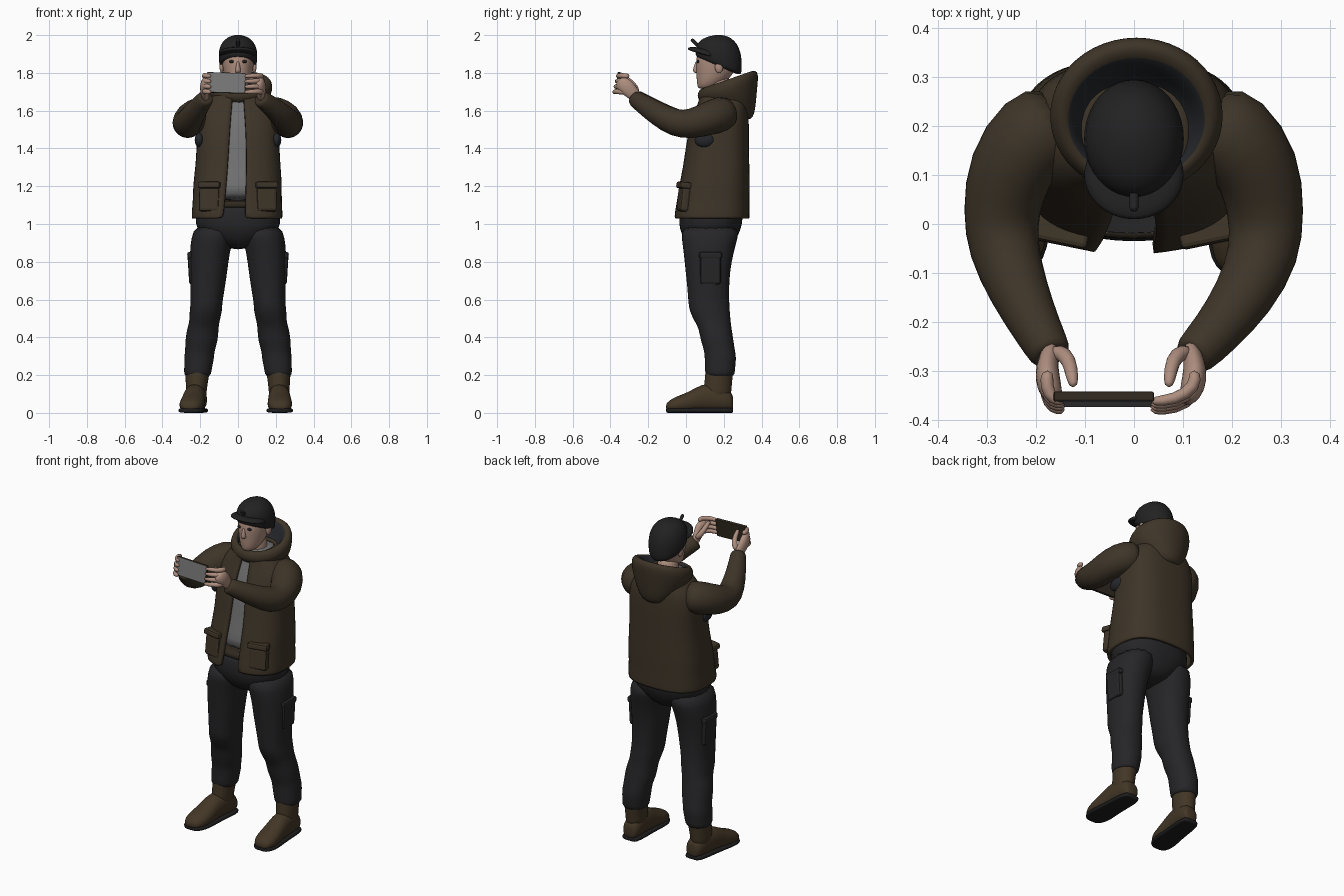
import bpy, bmesh, math
from mathutils import Vector as V


def mat(name, r, g, b):
    m = bpy.data.materials.new(name)
    m.diffuse_color = (r, g, b, 1)
    return m


JACKET = mat("brown jacket", .048, .035, .021)
PANTS = mat("charcoal trousers", .019, .019, .021)
CAP = mat("black cap", .016, .016, .017)
BOOT = mat("brown leather", .055, .037, .019)
SKIN = mat("skin", .42, .27, .21)
SHIRT = mat("grey shirt", .17, .17, .17)
DEVICE = mat("silver", .19, .19, .19)
SOLE = mat("dark sole", .013, .013, .014)
LINING = mat("dark lining", .018, .02, .024)
CASE = mat("dark brown case", .03, .022, .014)


def finish(name, bm, mats, sub=1, smooth=True):
    me = bpy.data.meshes.new(name)
    bm.to_mesh(me)
    bm.free()
    for m in mats:
        me.materials.append(m)
    for p in me.polygons:
        p.use_smooth = smooth
    ob = bpy.data.objects.new(name, me)
    bpy.context.collection.objects.link(ob)
    if sub:
        s = ob.modifiers.new("round", 'SUBSURF')
        s.levels = s.render_levels = sub
    return ob


def spow(c, p):
    return math.copysign(abs(c) ** (2 / p), c)


def loft(name, rings, m, n=16, p=2, zmin=None, inner=None, gaps=None, sub=1):
    """Skin through rings (centre, u, v); gaps leaves the front open."""
    bm = bmesh.new()
    rows = []
    for i, (c, u, v) in enumerate(rings):
        row = []
        for j in range(n):
            a = 2 * math.pi * j / n
            if gaps:
                gl, gr = [math.asin((g / u.length) ** (p / 2)) for g in gaps[i]]
                a = -math.pi / 2 + gr + (2 * math.pi - gl - gr) * j / (n - 1)
            co = c + u * spow(math.cos(a), p) + v * spow(math.sin(a), p)
            if zmin is not None:
                co.z = max(co.z, zmin)
            row.append(bm.verts.new(co))
        rows.append(row)
    for i in range(len(rows) - 1):
        for j in range(n - 1 if gaps else n):
            k = (j + 1) % n
            f = bm.faces.new((rows[i][j], rows[i][k], rows[i + 1][k], rows[i + 1][j]))
            f.material_index = int(bool(inner) and i >= inner[0])
    if not gaps:
        bm.faces.new(rows[0][::-1])
        f = bm.faces.new(rows[-1])
        f.material_index = int(bool(inner))
        bmesh.ops.recalc_face_normals(bm, faces=bm.faces)
    return finish(name, bm, [m] + ([inner[1]] if inner else []), sub)


def hz(z, x, y, rx, ry, slope=0):          # level (or tipped) ring
    return V((x, y, z)), V((rx, 0, 0)), V((0, ry, ry * slope))


def vy(y, x, z, rx, rz):                   # upright ring facing front
    return V((x, y, z)), V((rx, 0, 0)), V((0, 0, rz))


def tube(name, pts, m, n=12, flat=1, sub=1):
    rings = []
    for i, q in enumerate(pts):
        t = (V(pts[min(i + 1, len(pts) - 1)][:3]) - V(pts[max(i - 1, 0)][:3])).normalized()
        u = t.cross(V((0, 0, 1))).normalized()
        rings.append((V(q[:3]), u * q[3] * flat, t.cross(u) * q[3]))
    return loft(name, rings, m, n, sub=sub)


def ball(name, c, r, m):
    bm = bmesh.new()
    bmesh.ops.create_uvsphere(bm, u_segments=14, v_segments=8, radius=1)
    bmesh.ops.scale(bm, vec=r, verts=bm.verts)
    bmesh.ops.translate(bm, vec=c, verts=bm.verts)
    return finish(name, bm, [m], 0)


def box(name, c, size, m, rot=(0, 0, 0), bevel=.008, front=None):
    bm = bmesh.new()
    bmesh.ops.create_cube(bm, size=1)
    bmesh.ops.scale(bm, vec=size, verts=bm.verts)
    for f in bm.faces:
        f.material_index = int(front is not None and f.normal.y < -.5)
    ob = finish(name, bm, [m] + ([front] if front else []), 0, False)
    ob.location, ob.rotation_euler = c, rot
    b = ob.modifiers.new("soft edge", 'BEVEL')
    b.width, b.segments = bevel, 2
    return ob


# Jacket: open-fronted shell, with the shirt filling it
body = [(1.03, -.005, .138, .24, .198), (1.05, -.005, .138, .243, .2), (1.12, -.004, .144, .236, .192),
        (1.2, -.003, .15, .237, .188), (1.3, 0, .16, .227, .176), (1.4, 0, .166, .22, .169),
        (1.5, 0, .175, .22, .16), (1.58, 0, .185, .215, .146), (1.64, 0, .195, .185, .13),
        (1.69, 0, .19, .13, .115), (1.72, 0, .185, .095, .1)]
gaps = [(.08, .045), (.075, .045), (.068, .045), (.062, .046), (.056, .046), (.05, .045),
        (.044, .042), (.038, .036), (.032, .032), (.03, .03), (.03, .03)]
jacket = loft("jacket", [hz(*b) for b in body], JACKET, 28, 2.7, gaps=gaps)
sol = jacket.modifiers.new("cloth", 'SOLIDIFY')
sol.thickness, sol.offset = .018, -1
loft("shirt", [hz(z, x, y, rx - .03, ry - .017) for z, x, y, rx, ry in body[2:]], SHIRT, 28, 2.7)

# Hood lying on the back, dark inside
loft("hood", [hz(1.55, .005, .315, .05, .03, 0), hz(1.58, .005, .3, .09, .065, .1),
              hz(1.64, .005, .255, .145, .118, .2), hz(1.69, .005, .225, .175, .155, .3),
              hz(1.735, .005, .22, .182, .165, .35), hz(1.765, .005, .22, .165, .15, .35),
              hz(1.765, .005, .215, .14, .125, .35), hz(1.73, .005, .205, .12, .105, .3),
              hz(1.67, 0, .2, .1, .09, .2)], JACKET, 24, inner=(6, LINING))

# Pockets and underarm patches
for s, side in ((-1, "left"), (1, "right")):
    box(side + "_jacket_pocket", (s * .15, -.012, 1.13), (.11, .05, .13), JACKET, (-.1, 0, s * .2), .015)
    box(side + "_pocket_flap", (s * .15, -.012, 1.205), (.12, .06, .035), JACKET, (-.1, 0, s * .2), .01)
    ball(side + "_underarm_patch", (s * .205, .1, 1.445), (.025, .055, .04), LINING)

# Sleeves
tube("left_sleeve", [(-.14, .22, 1.585, .08), (-.2, .19, 1.585, .098), (-.258, .11, 1.555, .09),
                     (-.272, .02, 1.527, .08), (-.268, -.05, 1.532, .074), (-.235, -.14, 1.585, .062),
                     (-.195, -.22, 1.638, .05), (-.17, -.265, 1.668, .045), (-.168, -.27, 1.672, .036)], JACKET, 16)
tube("right_sleeve", [(.14, .22, 1.585, .08), (.2, .19, 1.585, .098), (.258, .11, 1.555, .09),
                      (.27, .02, 1.527, .08), (.268, -.06, 1.532, .075), (.225, -.15, 1.583, .064),
                      (.165, -.225, 1.633, .052), (.12, -.27, 1.665, .046), (.117, -.273, 1.668, .036)], JACKET, 16)

# Hands wrapped round the device
for s, side, w, tip in ((-1, "left", -.168, -.14), (1, "right", .115, .03)):
    tube(side + "_palm", [(w, -.25, 1.66, .03), (w + s * .008, -.28, 1.69, .036),
                          (w + s * .01, -.315, 1.725, .046), (w, -.345, 1.75, .04),
                          (w - s * .005, -.355, 1.765, .02)], SKIN, 12, .6)
    for k in range(4):
        z, y = 1.698 + .028 * k, .006 * k
        tube(f"{side}_finger_{k + 1}", [(w + s * .008, -.315 + y, z, .014), (w + s * .012, -.35 + y, z + .003, .016),
                                        ((w + tip) / 2 + s * .012, -.378 + y, z + .003, .014),
                                        (tip, -.38 + y, z, .011)], SKIN, 8)
    tube(side + "_thumb", [(w, -.26, 1.69, .018), (w - s * .03, -.265, 1.72, .019),
                           (w - s * .04, -.295, 1.755, .016), (w - s * .045, -.335, 1.785, .011)], SKIN, 8)
box("handheld_device", (-.063, -.358, 1.747), (.205, .02, .108), CASE, (-.12, .03, 0), .004, DEVICE)

# Head and neck
loft("neck", [hz(1.6, 0, .19, .075, .075), hz(1.68, 0, .18, .06, .065), hz(1.8, 0, .17, .06, .07)], SKIN)
loft("head", [hz(1.715, 0, .1, .025, .03), hz(1.725, 0, .115, .045, .055), hz(1.755, 0, .135, .064, .08),
              hz(1.8, 0, .155, .078, .102), hz(1.84, 0, .16, .085, .11), hz(1.88, 0, .165, .088, .113),
              hz(1.93, 0, .165, .08, .1)], SKIN)
loft("nose", [hz(1.798, 0, .06, .012, .012), hz(1.808, 0, .052, .018, .02),
              hz(1.83, 0, .055, .012, .016), hz(1.865, 0, .06, .008, .01)], SKIN, 8)
for s, side in ((-1, "left"), (1, "right")):
    ball(side + "_ear", (s * .086, .175, 1.83), (.012, .022, .032), SKIN)
    ball(side + "_eye", (s * .034, .063, 1.86), (.014, .008, .008), SOLE)

# Cap with short peak and nub
loft("cap", [hz(1.832, 0, .172, .094, .118, -.42), hz(1.845, 0, .172, .101, .124, -.4),
             hz(1.9, 0, .175, .106, .124, -.25), hz(1.945, 0, .172, .096, .113, -.12),
             hz(1.978, 0, .172, .072, .085, -.05), hz(1.995, 0, .172, .04, .047), hz(2.001, 0, .172, .015, .015)],
     CAP, 20)
loft("cap_peak", [hz(1.893, 0, .1, .096, .084, -.3), hz(1.898, 0, .1, .105, .094, -.3),
                  hz(1.91, 0, .1, .102, .09, -.3), hz(1.925, 0, .12, .09, .07, -.2)], CAP, 20)
tube("cap_nub", [(0, .075, 1.935, .012), (0, .05, 1.955, .01), (0, .032, 1.975, .011), (0, .028, 1.979, .006)], CAP, 8)

# Trousers and belt
loft("hips", [hz(.865, 0, .13, .04, .08), hz(.9, 0, .128, .12, .125), hz(.95, 0, .128, .2, .155),
              hz(1.0, 0, .13, .232, .17), hz(1.07, 0, .135, .222, .168), hz(1.12, 0, .14, .205, .16)], PANTS, 24, 2.3)
loft("belt", [hz(1.085, 0, .138, .205, .166), hz(1.09, 0, .138, .21, .171),
              hz(1.12, 0, .14, .21, .171), hz(1.125, 0, .14, .205, .166)], CASE, 24, 2.5)
leg = [(1.0, .122, .13, .108, .16), (.92, .136, .125, .114, .15), (.85, .15, .12, .107, .134),
       (.75, .155, .115, .1, .119), (.65, .162, .118, .092, .111), (.58, .167, .121, .084, .11),
       (.54, .17, .125, .088, .108), (.48, .178, .142, .08, .096), (.45, .186, .154, .084, .088),
       (.38, .193, .165, .088, .088), (.33, .202, .178, .078, .082), (.29, .206, .183, .081, .085),
       (.24, .211, .18, .074, .081), (.205, .214, .18, .074, .08), (.19, .215, .18, .06, .066)]
# Foot sections: y, half width, mid height, half height
foot = [(.25, .03, .05, .035), (.24, .05, .06, .055), (.17, .058, .08, .08), (.08, .058, .08, .075),
        (.02, .065, .055, .058), (-.05, .068, .042, .046), (-.09, .052, .035, .032), (-.107, .025, .03, .015)]
for s, side, splay in ((-1, "left", .12), (1, "right", .02)):
    loft(side + "_trouser_leg", [hz(z, s * x, y, rx, ry) for z, x, y, rx, ry in leg], PANTS, 18, 2.2)
    box(side + "_cargo_pocket", (s * .243, .13, .76), (.04, .11, .16), PANTS, (0, s * .06, 0), .014)
    box(side + "_cargo_flap", (s * .246, .13, .835), (.045, .12, .035), PANTS, (0, s * .06, 0), .01)
    fx = lambda y: s * (.217 + splay * (.2 - y))
    loft(side + "_boot_shaft", [hz(.05, fx(.165), .165, .055, .075), hz(.13, fx(.165), .167, .056, .075),
                                hz(.2, s * .215, .175, .064, .074), hz(.25, s * .213, .18, .07, .078),
                                hz(.265, s * .212, .18, .068, .076)], BOOT)
    loft(side + "_boot_foot", [vy(y, fx(y), cz, rx, rz) for y, rx, cz, rz in foot], BOOT, 16, 2.2, .015)
    loft(side + "_boot_sole", [vy(y, fx(y), .013, rx + .005, .013) for y, rx, cz, rz in foot], SOLE, 16, 4)
